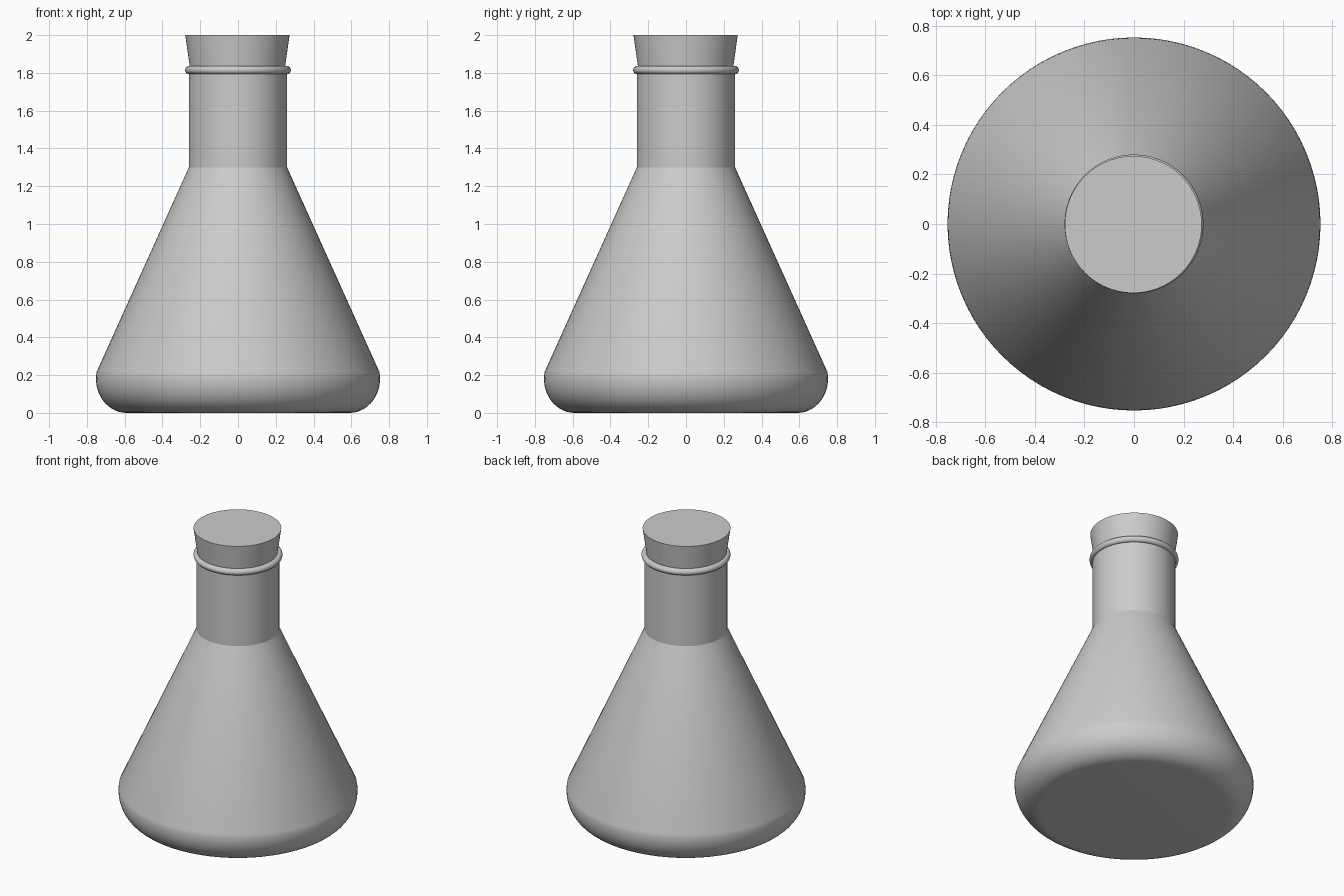
import bpy, bmesh, math

if "Cube" in bpy.data.objects:
    bpy.data.objects.remove(bpy.data.objects["Cube"])

SEGMENTS = 96


def lathe(name, profile, location=(0, 0, 0), angle=25):
    """Spin an (r, z) profile around z; r = 0 ends are merged into poles."""
    bm = bmesh.new()
    verts = [bm.verts.new((r, 0, z)) for r, z in profile]
    edges = [bm.edges.new(pair) for pair in zip(verts, verts[1:])]
    bmesh.ops.spin(bm, geom=verts + edges, cent=(0, 0, 0), axis=(0, 0, 1),
                   angle=math.tau, steps=SEGMENTS)
    bmesh.ops.remove_doubles(bm, verts=bm.verts[:], dist=1e-4)
    bmesh.ops.recalc_face_normals(bm, faces=bm.faces[:])
    mesh = bpy.data.meshes.new(name)
    bm.to_mesh(mesh)
    bm.free()
    obj = bpy.data.objects.new(name, mesh)
    obj.location = location
    bpy.context.collection.objects.link(obj)
    bpy.ops.object.select_all(action='DESELECT')
    obj.select_set(True)
    bpy.context.view_layer.objects.active = obj
    bpy.ops.object.shade_smooth_by_angle(angle=math.radians(angle))
    return obj


# Flask: flat base, rounded heel, straight cone, neck and inner wall at the mouth
heel = [(0.59 + 0.162 * math.cos(a), 0.18 + 0.18 * math.sin(a))
        for a in (math.radians(-90 + 102 * i / 14) for i in range(15))]
lathe("flask_body", [(0, 0)] + heel +
      [(0.26, 1.30), (0.26, 1.82), (0.235, 1.82), (0.225, 1.60), (0, 1.60)], angle=20)

# Bead around the mouth
bead = [(0.258 + 0.022 * math.cos(i * math.tau / 16),
         1.815 + 0.022 * math.sin(i * math.tau / 16)) for i in range(17)]
lathe("neck_bead", bead, angle=40)

# Tapered stopper pushed into the neck
lathe("stopper", [(0, 1.64), (0.225, 1.64), (0.276, 2.0), (0, 2.0)],
      location=(-0.003, -0.002, 0))
